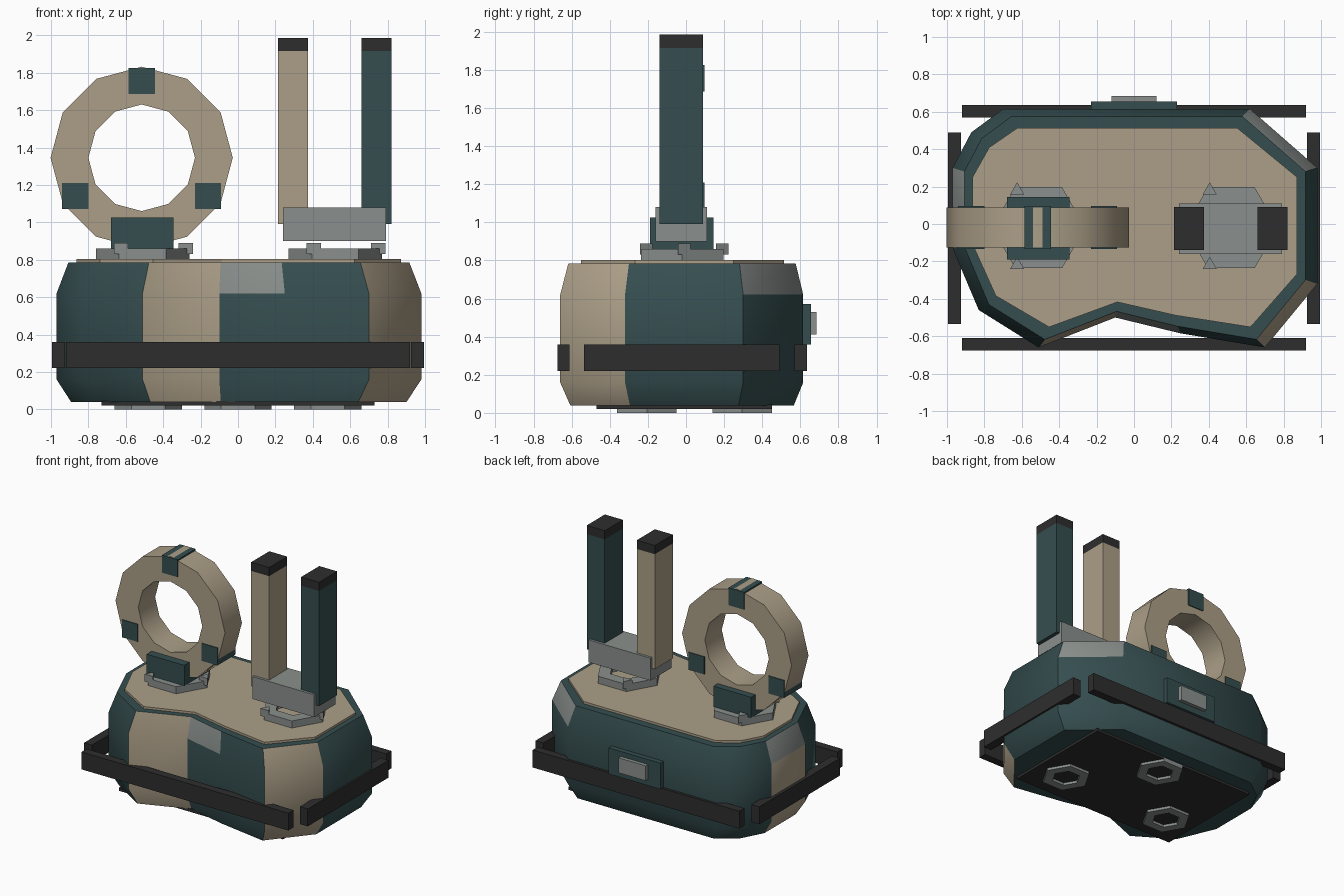
import bpy, bmesh, math
from mathutils import Vector

old = bpy.data.objects.get("Cube")
if old:
    bpy.data.objects.remove(old, do_unlink=True)


def material(name, rgb):
    m = bpy.data.materials.new(name)
    m.use_nodes = True
    color = (*rgb, 1)
    m.diffuse_color = color
    bsdf = next(n for n in m.node_tree.nodes if n.type == 'BSDF_PRINCIPLED')
    bsdf.inputs["Base Color"].default_value = color
    bsdf.inputs["Roughness"].default_value = 0.7
    return m


teal = material("dark_teal", (0.036, 0.076, 0.080))
tan = material("tan", (0.413, 0.347, 0.246))
gray = material("metal_gray", (0.254, 0.279, 0.266))
black = material("black", (0.027, 0.027, 0.027))


def finish(name, bm, mats, smooth=None):
    bmesh.ops.recalc_face_normals(bm, faces=bm.faces)
    mesh = bpy.data.meshes.new(name)
    bm.to_mesh(mesh)
    bm.free()
    for m in mats:
        mesh.materials.append(m)
    ob = bpy.data.objects.new(name, mesh)
    bpy.context.collection.objects.link(ob)
    if smooth:
        bpy.ops.object.select_all(action='DESELECT')
        ob.select_set(True)
        bpy.context.view_layer.objects.active = ob
        bpy.ops.object.shade_smooth_by_angle(angle=math.radians(smooth))
    return ob


def box(name, x, y, z, mat):
    """Box from its (min, max) range on each axis."""
    bm = bmesh.new()
    bmesh.ops.create_cube(bm, size=1)
    for v in bm.verts:
        v.co = Vector([r[0] if c < 0 else r[1] for c, r in zip(v.co, (x, y, z))])
    return finish(name, bm, [mat])


def loft(bm, rings):
    """Join closed rings of points with quads; returns rows of side faces."""
    rows = [[bm.verts.new(p) for p in ring] for ring in rings]
    n = len(rows[0])
    return rows, [[bm.faces.new((a[i], a[(i + 1) % n], b[(i + 1) % n], b[i]))
                   for i in range(n)] for a, b in zip(rows, rows[1:])]


def ring(name, center, outer, inner, depth, sides, mat, upright=False, smooth=None):
    """Flat-sided ring, lying down or standing upright along y."""
    def circle(r, h):
        pts = []
        for k in range(sides):
            a = math.tau * k / sides
            u, v = r * math.cos(a), r * math.sin(a)
            pts.append(Vector(center) + Vector((u, h, v) if upright else (u, v, h)))
        return pts
    h = depth / 2
    bm = bmesh.new()
    loft(bm, [circle(outer, -h), circle(outer, h), circle(inner, h),
              circle(inner, -h), circle(outer, -h)])
    bmesh.ops.remove_doubles(bm, verts=bm.verts, dist=1e-5)
    return finish(name, bm, [mat], smooth)


# Body outline, counter-clockwise from the front notch
OUTLINE = [(-0.10, -0.50), (0.25, -0.585), (0.70, -0.66), (0.98, -0.32),
           (0.98, 0.30), (0.62, 0.615), (-0.70, 0.615), (-0.87, 0.49),
           (-0.97, 0.30), (-0.97, -0.13), (-0.83, -0.46), (-0.51, -0.66)]
TAN_COLUMNS = {2, 8, 11}
GRAY_CORNERS = {0, 4, 8}


def outline(z, sx, sy):
    return [(x * sx, y * sy, z) for x, y in OUTLINE]


# Body shell with coloured panels
bm = bmesh.new()
levels = [(0.04, 0.92), (0.16, 1), (0.62, 1), (0.785, 0.935)]
rows, bands = loft(bm, [outline(z, s, s) for z, s in levels])
bm.faces.new(rows[0])
bm.faces.new(rows[-1])
for band in bands:
    for i, f in enumerate(band):
        f.material_index = 1 if i in TAN_COLUMNS else 0
for i in GRAY_CORNERS:
    bands[-1][i].material_index = 2
finish("body", bm, [teal, tan, gray], 40)

# Top deck
bm = bmesh.new()
rows, _ = loft(bm, [outline(z, 0.89, 0.835) for z in (0.78, 0.803)])
bm.faces.new(rows[0])
bm.faces.new(rows[-1])
finish("top_deck", bm, [tan])

# Bumper bars
BAR_Z = (0.22, 0.36)
box("front_bumper", (-0.92, 0.92), (-0.675, -0.61), BAR_Z, black)
box("back_bumper", (-0.92, 0.92), (0.57, 0.635), BAR_Z, black)
box("right_bumper", (-0.995, -0.925), (-0.535, 0.49), BAR_Z, black)
box("left_bumper", (0.925, 0.995), (-0.535, 0.49), BAR_Z, black)

# Back latch
box("latch_plate", (-0.23, 0.23), (0.58, 0.655), (0.36, 0.57), teal)
box("latch_button", (-0.12, 0.12), (0.64, 0.685), (0.41, 0.53), gray)

# Underside plate and feet
box("bottom_plate", (-0.73, 0.73), (-0.47, 0.45), (0.02, 0.045), black)
for name, x, y in (("back_foot", 0, 0.295), ("left_foot", 0.48, -0.205),
                   ("right_foot", -0.48, -0.205)):
    ring(name, (x, y, 0.015), 0.18, 0.105, 0.03, 6, gray)


# Hexagonal mounts with three locking pins
def mount(prefix, cx):
    cy = -0.02
    ring(prefix + "_mount", (cx, cy, 0.83), 0.25, 0.15, 0.06, 6, gray)
    for k in range(3):
        a = math.tau * k / 3
        bm = bmesh.new()
        bmesh.ops.create_cone(bm, cap_ends=True, segments=3, radius1=0.044,
                              radius2=0.044, depth=0.06)
        # Point each triangular pin toward the back
        low = min(bm.verts, key=lambda v: v.co.y)
        high = max(bm.verts, key=lambda v: v.co.y)
        flip = -1 if abs(low.co.y) > abs(high.co.y) + 0.005 else 1
        for v in bm.verts:
            v.co = Vector((v.co.x + cx + 0.23 * math.cos(a),
                           v.co.y * flip + cy + 0.23 * math.sin(a), v.co.z + 0.86))
        finish(prefix + "_pin", bm, [gray])


mount("ring", -0.51)
mount("tower", 0.52)

# Upright ring with clamps and base
RX, RZ = -0.515, 1.345
ring("upright_ring", (RX, -0.018, RZ), 0.487, 0.285, 0.215, 12, tan, True, 35)
for deg in (90, 210, 330):
    x = RX + 0.41 * math.cos(math.radians(deg))
    z = RZ + 0.41 * math.sin(math.radians(deg))
    box("ring_clamp", (x - 0.07, x + 0.07), (-0.133, 0.097), (z - 0.07, z + 0.07), teal)
box("ring_base", (-0.68, -0.345), (-0.19, 0.145), (0.86, 1.025), teal)

# Twin towers on a saddle
box("tower_saddle", (0.24, 0.79), (-0.16, 0.11), (0.90, 1.08), gray)
for name, x0, mat in (("right_tower", 0.215, tan), ("left_tower", 0.66, teal)):
    span, deep = (x0, x0 + 0.16), (-0.14, 0.09)
    box(name, span, deep, (0.99, 1.915), mat)
    box(name + "_cap", span, deep, (1.915, 1.985), black)
